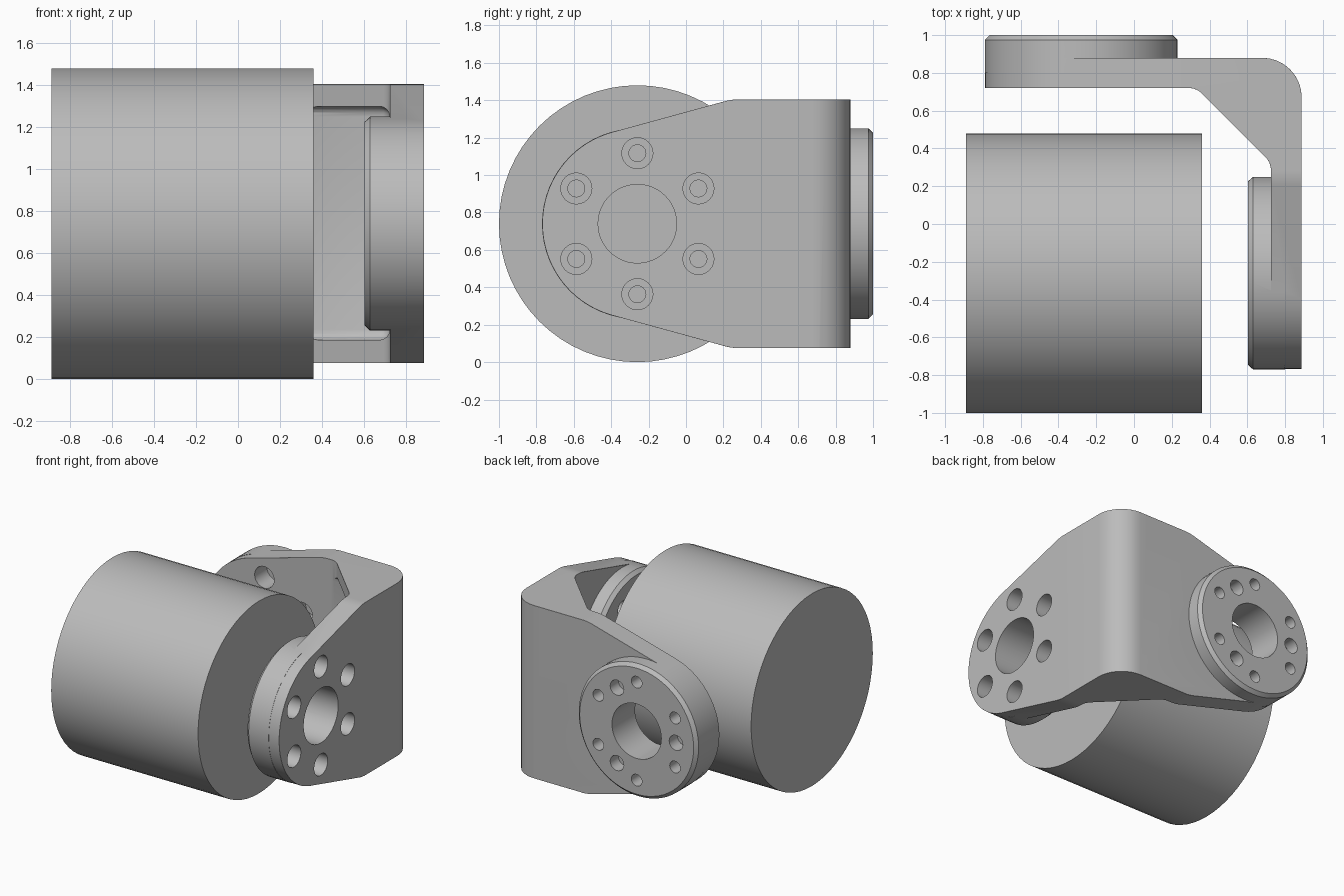
import bpy, bmesh
from math import sin, cos, tan, pi, radians
from mathutils import Vector

if "Cube" in bpy.data.objects:
    bpy.data.objects.remove(bpy.data.objects["Cube"], do_unlink=True)

GREY = (0.5, 0.5, 0.5, 1)
mat = bpy.data.materials.new("plain grey")
mat.use_nodes = True
mat.diffuse_color = GREY
mat.node_tree.nodes["Principled BSDF"].inputs["Base Color"].default_value = GREY

Z0 = 0.74                     # height of both joint axes
A = (-0.26, Z0)               # side joint centre (y, z)
B = (-0.28, Z0)               # rear joint centre (x, z)
ORDER = {"x": lambda t, u, v: (t, u, v),
         "y": lambda t, u, v: (u, t, v),
         "z": lambda t, u, v: (u, v, t)}


def add_rings(bm, rings):
    """Skin a stack of equal point rings into a closed solid."""
    loops = [[bm.verts.new(p) for p in ring] for ring in rings]
    n = len(loops[0])
    for a, b in zip(loops, loops[1:]):
        for i in range(n):
            j = (i + 1) % n
            bm.faces.new((a[i], a[j], b[j], b[i]))
    bm.faces.new(loops[0])
    bm.faces.new(loops[-1])


def lathe(bm, axis, centre, profile, sides=64):
    """Round solid along an axis from (position, radius) pairs."""
    add_rings(bm, [[ORDER[axis](t, centre[0] + r * cos(2 * pi * i / sides),
                                centre[1] + r * sin(2 * pi * i / sides))
                    for i in range(sides)] for t, r in profile])


def prism(bm, axis, outline, lo, hi):
    add_rings(bm, [[ORDER[axis](t, u, v) for u, v in outline] for t in (lo, hi)])


def rounded(corners, steps=8):
    """Outline from (u, v, fillet radius) corners."""
    out = []
    for i, (u, v, r) in enumerate(corners):
        p = Vector((u, v))
        if not r:
            out.append(p)
            continue
        a = (Vector(corners[i - 1][:2]) - p).normalized()
        b = (Vector(corners[(i + 1) % len(corners)][:2]) - p).normalized()
        half = a.angle(b) / 2
        centre = p + (a + b).normalized() * (r / sin(half))
        s, e = p + a * (r / tan(half)) - centre, p + b * (r / tan(half)) - centre
        for k in range(steps + 1):
            d = s.lerp(e, k / steps).normalized() if half > 1 else s.slerp(e, k / steps).normalized()
            out.append(centre + d * r)
    return out


def make(name, bm):
    bmesh.ops.recalc_face_normals(bm, faces=bm.faces[:])
    mesh = bpy.data.meshes.new(name)
    bm.to_mesh(mesh)
    bm.free()
    ob = bpy.data.objects.new(name, mesh)
    bpy.context.collection.objects.link(ob)
    mesh.materials.append(mat)
    return ob


def activate(ob):
    bpy.ops.object.select_all(action="DESELECT")
    ob.select_set(True)
    bpy.context.view_layer.objects.active = ob


def apply_bevel(ob, width, segments=1):
    activate(ob)
    m = ob.modifiers.new("edge", "BEVEL")
    m.width, m.segments = width, segments
    m.limit_method, m.angle_limit = "ANGLE", radians(50)
    bpy.ops.object.modifier_apply(modifier=m.name)


def combine(ob, other, operation):
    activate(ob)
    m = ob.modifiers.new("cut", "BOOLEAN")
    m.object, m.operation, m.solver = other, operation, "EXACT"
    bpy.ops.object.modifier_apply(modifier=m.name)
    bpy.data.objects.remove(other, do_unlink=True)


def arm_outline(centre):
    """Arm side view: round end, tapered flanks, then a full-height web."""
    c, z = centre
    r, knee, half = 0.508, c + 0.505, 0.665
    arc = [(c + r * cos(radians(t)), z + r * sin(radians(t)), 0)
           for t in range(106, 255, 4)]
    return rounded([(1.5, z + half, 0), (knee, z + half, 0.3)] + arc
                   + [(knee, z - half, 0.3), (1.5, z - half, 0)])


# Motor body
bm = bmesh.new()
lathe(bm, "x", A, [(-0.89, 0.74), (0.36, 0.74)])
motor = make("motor_body", bm)

# Angled bracket: corner section trimmed by the two arm outlines
bm = bmesh.new()
prism(bm, "z", rounded([(-1.2, 0.88, 0), (0.888, 0.88, 0.21), (0.888, -1.2, 0),
                        (0.725, -1.2, 0), (0.725, 0.325, 0.1),
                        (0.33, 0.72, 0.1), (-1.2, 0.72, 0)]), -0.2, 1.7)
bracket = make("bracket", bm)
for axis, centre in (("x", A), ("y", B)):
    bm = bmesh.new()
    prism(bm, axis, arm_outline(centre), -2, 2)
    combine(bracket, make("trim", bm), "INTERSECT")
apply_bevel(bracket, 0.025)

# Pocket between the upper and lower gusset ribs
bm = bmesh.new()
prism(bm, "z", [(0.26, 0.26), (0.724, 0.26), (0.724, 0.719), (0.26, 0.719)], 0.185, 1.3)
pocket = make("pocket", bm)
apply_bevel(pocket, 0.05, 4)
combine(bracket, pocket, "DIFFERENCE")

# Round joint flanges: (axis, centre, face, chamfer end, root)
for axis, centre, face, chamfer, root in (("x", A, 0.603, 0.63, 0.8),
                                          ("y", B, 1.0, 0.975, 0.8)):
    bm = bmesh.new()
    lathe(bm, axis, centre, [(face, 0.485), (chamfer, 0.51), (root, 0.51)])
    combine(bracket, make("flange", bm), "UNION")

# Shaft bores, counterbored bolt holes and blind pin holes
for axis, centre, flange, inward, seat, back in (("x", A, 0.603, 0.1, 0.74, 1.1),
                                                 ("y", B, 1.0, -0.1, 0.87, 0.5)):
    bm = bmesh.new()
    lathe(bm, axis, centre, [(flange - inward, 0.21), (back, 0.21)], 48)
    for k in range(6):
        a = radians(30 + 60 * k)
        spot = (centre[0] + 0.377 * cos(a), centre[1] + 0.377 * sin(a))
        lathe(bm, axis, spot, [(flange - inward, 0.045), (seat, 0.045),
                               (seat, 0.083), (back, 0.083)], 24)
    drill = make("drill", bm)
    combine(bracket, drill, "DIFFERENCE")
    bm = bmesh.new()
    for k in range(3):
        a = radians(60 + 120 * k)
        spot = (centre[0] + 0.335 * cos(a), centre[1] + 0.335 * sin(a))
        lathe(bm, axis, spot, [(flange - inward, 0.058), (flange + inward, 0.058)], 24)
    combine(bracket, make("pin_drill", bm), "DIFFERENCE")

# Smooth curved walls, crisp chamfers
for ob in (motor, bracket):
    activate(ob)
    bpy.ops.object.shade_smooth_by_angle(angle=radians(30))
